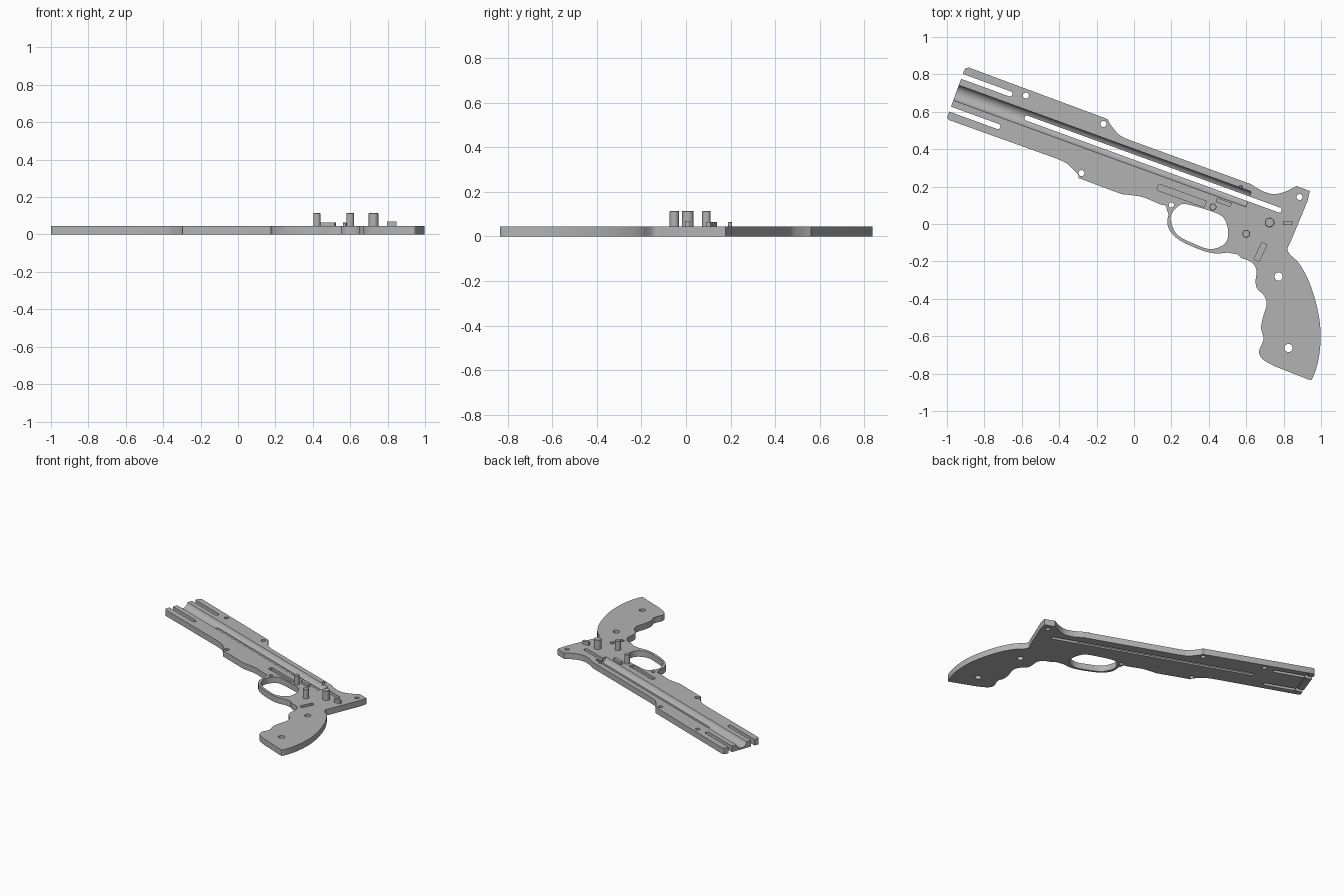
import bpy, bmesh, math
from mathutils import Vector

if "Cube" in bpy.data.objects:
    bpy.data.objects.remove(bpy.data.objects["Cube"])

T = 0.045                      # plate thickness
A = math.radians(-20)          # barrel direction
CV = 0.334                     # barrel centre line offset in the tilted frame

grey = bpy.data.materials.new("plain grey")
grey.diffuse_color = (0.45, 0.45, 0.45, 1)
grey.use_nodes = True
grey.node_tree.nodes["Principled BSDF"].inputs["Base Color"].default_value = grey.diffuse_color


def tilt(u, v):
    """Barrel frame (along, across) to plan position."""
    return (u * math.cos(A) - v * math.sin(A), u * math.sin(A) + v * math.cos(A))


def smooth(pts, closed=False, n=5):
    """Catmull-Rom curve through plan points."""
    p = [Vector(q) for q in pts]
    if closed:
        p = [p[-1]] + p + p[:2]
    else:
        p = [2 * p[0] - p[1]] + p + [2 * p[-1] - p[-2]]
    out = []
    for a, b, c, d in zip(p, p[1:], p[2:], p[3:]):
        for i in range(n):
            t = i / n
            out.append(0.5 * (2 * b + (c - a) * t + (2 * a - 5 * b + 4 * c - d) * t * t
                              + (3 * b - a - 3 * c + d) * t ** 3))
    if not closed:
        out.append(p[-2])
    return out


def prism(name, pts, z0, z1):
    bm = bmesh.new()
    low = [bm.verts.new((q[0], q[1], z0)) for q in pts]
    high = [bm.verts.new((q[0], q[1], z1)) for q in pts]
    n = len(pts)
    bm.faces.new(low)
    bm.faces.new(high)
    for i in range(n):
        j = (i + 1) % n
        bm.faces.new((low[i], low[j], high[j], high[i]))
    bmesh.ops.recalc_face_normals(bm, faces=bm.faces)
    me = bpy.data.meshes.new(name)
    bm.to_mesh(me)
    bm.free()
    me.materials.append(grey)
    ob = bpy.data.objects.new(name, me)
    bpy.context.collection.objects.link(ob)
    return ob


def bar(x, y, length, width, angle):
    """Rectangle points."""
    c, s = math.cos(angle), math.sin(angle)
    return [(x + a * length / 2 * c - b * width / 2 * s, y + a * length / 2 * s + b * width / 2 * c)
            for a, b in ((-1, -1), (1, -1), (1, 1), (-1, 1))]


def stadium(u0, u1, v, r):
    """Round-ended slot along the barrel."""
    pts = []
    for cu, start in ((u1, -90), (u0, 90)):
        for i in range(9):
            a = math.radians(start + i * 22.5)
            pts.append(tilt(cu + r * math.cos(a), v + r * math.sin(a)))
    return pts


def disc(x, y, r, n=24):
    return [(x + r * math.cos(2 * math.pi * i / n), y + r * math.sin(2 * math.pi * i / n))
            for i in range(n)]


def cut(target, cutter):
    cutter.hide_render = True
    m = target.modifiers.new("cut", 'BOOLEAN')
    m.operation, m.solver, m.object = 'DIFFERENCE', 'EXACT', cutter
    bpy.context.view_layer.objects.active = target
    bpy.ops.object.modifier_apply(modifier=m.name)
    bpy.data.objects.remove(cutter)


# Outline sections: barrel top, rear sight, grip, guard, barrel underside
top = [tilt(-1.134, 0.46), tilt(-1.13, 0.476), tilt(-1.115, 0.484)]
top += smooth([(-0.142, 0.561), (-0.12, 0.524), (-0.078, 0.476), (-0.024, 0.449)])
rear = smooth([(0.623, 0.214), (0.687, 0.176), (0.751, 0.160), (0.816, 0.176), (0.869, 0.203)])
rear += [(0.94, 0.176), (0.928, 0.123)]
back = smooth([(0.837, -0.096), (0.821, -0.134), (0.837, -0.166), (0.885, -0.214), (0.939, -0.316),
               (0.981, -0.455), (0.998, -0.588), (0.987, -0.722), (0.955, -0.824), (0.933, -0.832)])
finger = smooth([(0.751, -0.760), (0.687, -0.722), (0.669, -0.679), (0.693, -0.615), (0.680, -0.561),
                 (0.687, -0.508), (0.709, -0.428), (0.693, -0.38), (0.66, -0.348), (0.65, -0.31),
                 (0.655, -0.251), (0.639, -0.214), (0.607, -0.193), (0.575, -0.182), (0.553, -0.162)])
guard = smooth([(0.5, -0.153), (0.43, -0.157), (0.35, -0.136), (0.243, -0.086), (0.19, -0.032),
                (0.178, 0.016), (0.184, 0.05), (0.176, 0.075), (0.170, 0.097), (0.136, 0.107),
                (0.045, 0.144), (-0.024, 0.155), (-0.067, 0.16)])
under = smooth([(-0.297, 0.246), (-0.302, 0.267), (-0.356, 0.321), (-0.409, 0.348)])
under += [tilt(-1.12, 0.184), tilt(-1.134, 0.192)]
frame = prism("frame_plate", top + rear + back + finger + guard + under, 0, T)

# Trigger opening
cut(frame, prism("cutter", smooth(
    [(0.197, 0.016), (0.205, 0.06), (0.233, 0.092), (0.27, 0.107), (0.377, 0.08), (0.468, 0.043),
     (0.5, -0.016), (0.5, -0.08), (0.468, -0.118), (0.404, -0.134), (0.324, -0.107),
     (0.233, -0.059)], closed=True), -0.1, 0.2))

# Screw holes
for x, y, r in ((-0.578, 0.687, .016), (-0.163, 0.535, .016), (-0.281, 0.272, .016),
                (0.2, 0.102, .014), (0.885, 0.144, .016), (0.773, -0.281, .022),
                (0.826, -0.663, .022)):
    cut(frame, prism("cutter", disc(x, y, r), -0.1, 0.2))

# Open muzzle slots on both sides of the barrel
for s in (1, -1):
    cut(frame, prism("cutter", stadium(-1.3, -0.862, CV + s * 0.093, 0.014), -0.1, 0.2))

# Half-round barrel channel
groove = prism("cutter", disc(0, 0, 0.045, 32), -1.3, 0.53)
for v in groove.data.vertices:
    p, z, u = v.co.x, v.co.y, v.co.z
    v.co = (*tilt(u, CV + p), 0.055 + z)
bm = bmesh.new()
bm.from_mesh(groove.data)
bmesh.ops.recalc_face_normals(bm, faces=bm.faces)
bm.to_mesh(groove.data)
bm.free()
cut(frame, groove)

# Long through slot, muzzle cross groove below, shallow pockets on top
cut(frame, prism("cutter", stadium(-0.732, 0.704, CV + 0.002, 0.0135), -0.1, 0.2))
cut(frame, prism("cutter", bar(*tilt(-1.085, CV), 0.27, 0.014, A + math.pi / 2), -0.1, 0.008))
cut(frame, prism("cutter", bar(0.254, 0.152, 0.27, 0.034, A), 0.025, 0.2))
cut(frame, prism("cutter", bar(0.676, -0.15, 0.10, 0.03, math.radians(65)), 0.025, 0.2))

# Round posts with softened rims
for name, x, y, r, h in (("hammer_post", 0.725, 0.008, 0.026, 0.115),
                         ("trigger_post", 0.6, -0.052, 0.021, 0.115),
                         ("catch_post", 0.422, 0.091, 0.019, 0.115),
                         ("small_peg", 0.57, 0.198, 0.009, 0.065)):
    post = prism(name, disc(x, y, r), T - 0.01, h)
    b = post.modifiers.new("rim", 'BEVEL')
    b.width, b.segments, b.limit_method = 0.003, 1, 'ANGLE'

# Raised stops
prism("spring_stop", bar(0.48, 0.115, 0.085, 0.022, A), T - 0.01, 0.065)
prism("rear_stop", bar(0.822, 0.005, 0.05, 0.02, 0), T - 0.01, 0.07)

# Smooth rounded walls, keep plate edges sharp
for ob in bpy.context.scene.objects:
    bpy.ops.object.select_all(action='DESELECT')
    ob.select_set(True)
    bpy.context.view_layer.objects.active = ob
    bpy.ops.object.shade_smooth_by_angle(angle=math.radians(30))
